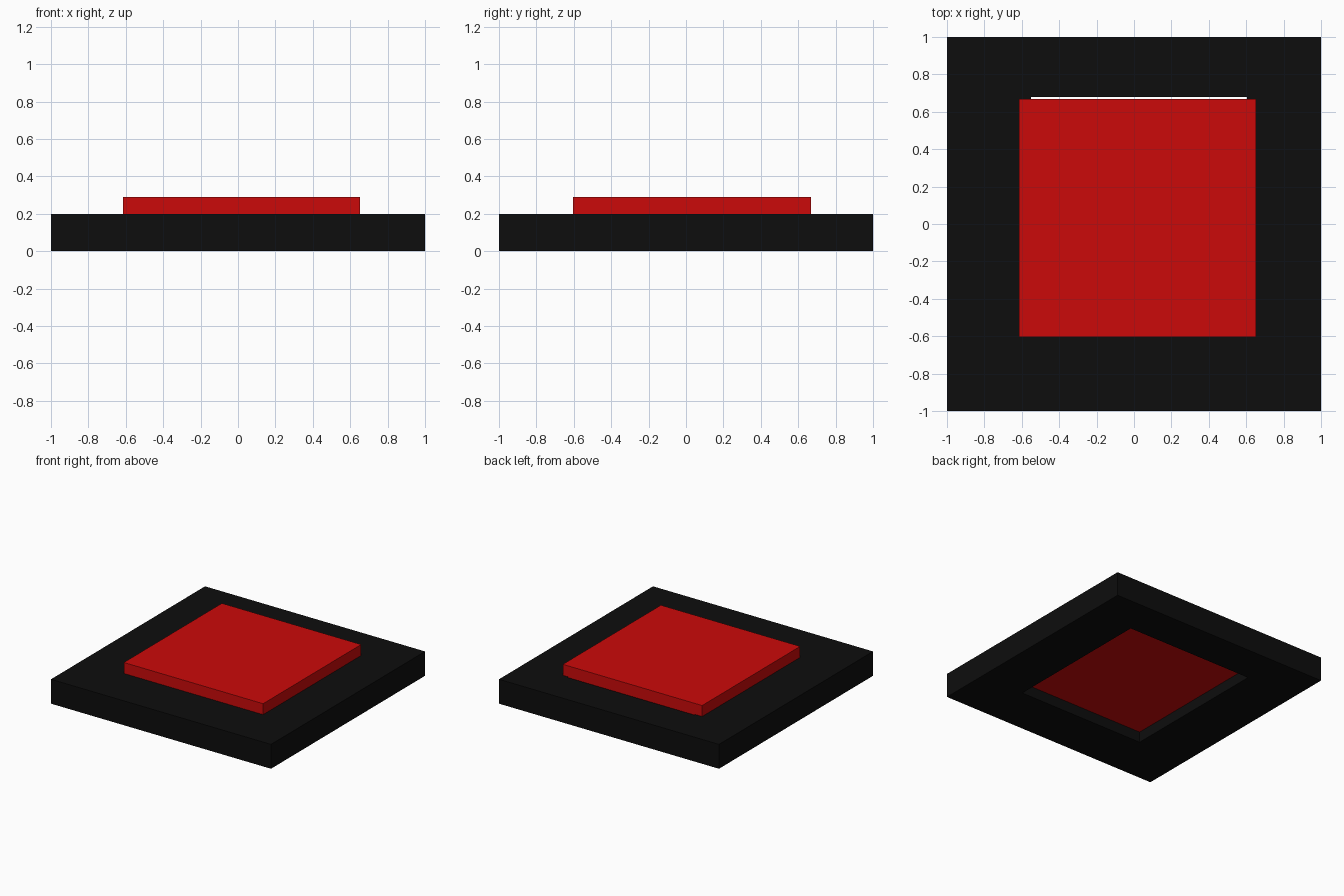
import bpy, bmesh

if "Cube" in bpy.data.objects:
    bpy.data.objects.remove(bpy.data.objects["Cube"])


def material(name, color):
    m = bpy.data.materials.new(name)
    m.diffuse_color = (*color, 1)
    m.use_nodes = True
    m.node_tree.nodes["Principled BSDF"].inputs["Base Color"].default_value = m.diffuse_color
    return m


def add_object(name, bm, mat):
    bmesh.ops.recalc_face_normals(bm, faces=bm.faces)
    mesh = bpy.data.meshes.new(name)
    bm.to_mesh(mesh)
    bm.free()
    mesh.materials.append(mat)
    obj = bpy.data.objects.new(name, mesh)
    bpy.context.collection.objects.link(obj)


def rect_loop(bm, x0, x1, y0, y1, z):
    return [bm.verts.new((x, y, z)) for x, y in ((x0, y0), (x1, y0), (x1, y1), (x0, y1))]


def bridge(bm, a, b):
    for i in range(4):
        j = (i + 1) % 4
        bm.faces.new((a[i], a[j], b[j], b[i]))


black = material("black_plastic", (0.004, 0.004, 0.004))
red = material("red_plastic", (0.6, 0.003, 0.003))

# Square base plate with a rectangular opening right through it
outer = (-1, 1, -1, 1)
hole = (-0.55, 0.603, -0.59, 0.68)
bm = bmesh.new()
loops = [rect_loop(bm, *outer, 0), rect_loop(bm, *outer, 0.2),
         rect_loop(bm, *hole, 0.2), rect_loop(bm, *hole, 0)]
for i in range(4):
    bridge(bm, loops[i], loops[(i + 1) % 4])
add_object("base_plate", bm, black)

# Button slab sunk into the opening
button = (-0.615, 0.651, -0.604, 0.669)
bm = bmesh.new()
bottom = rect_loop(bm, *button, 0.088)
top = rect_loop(bm, *button, 0.29)
bridge(bm, bottom, top)
bm.faces.new(bottom)
bm.faces.new(top)
add_object("button", bm, red)
